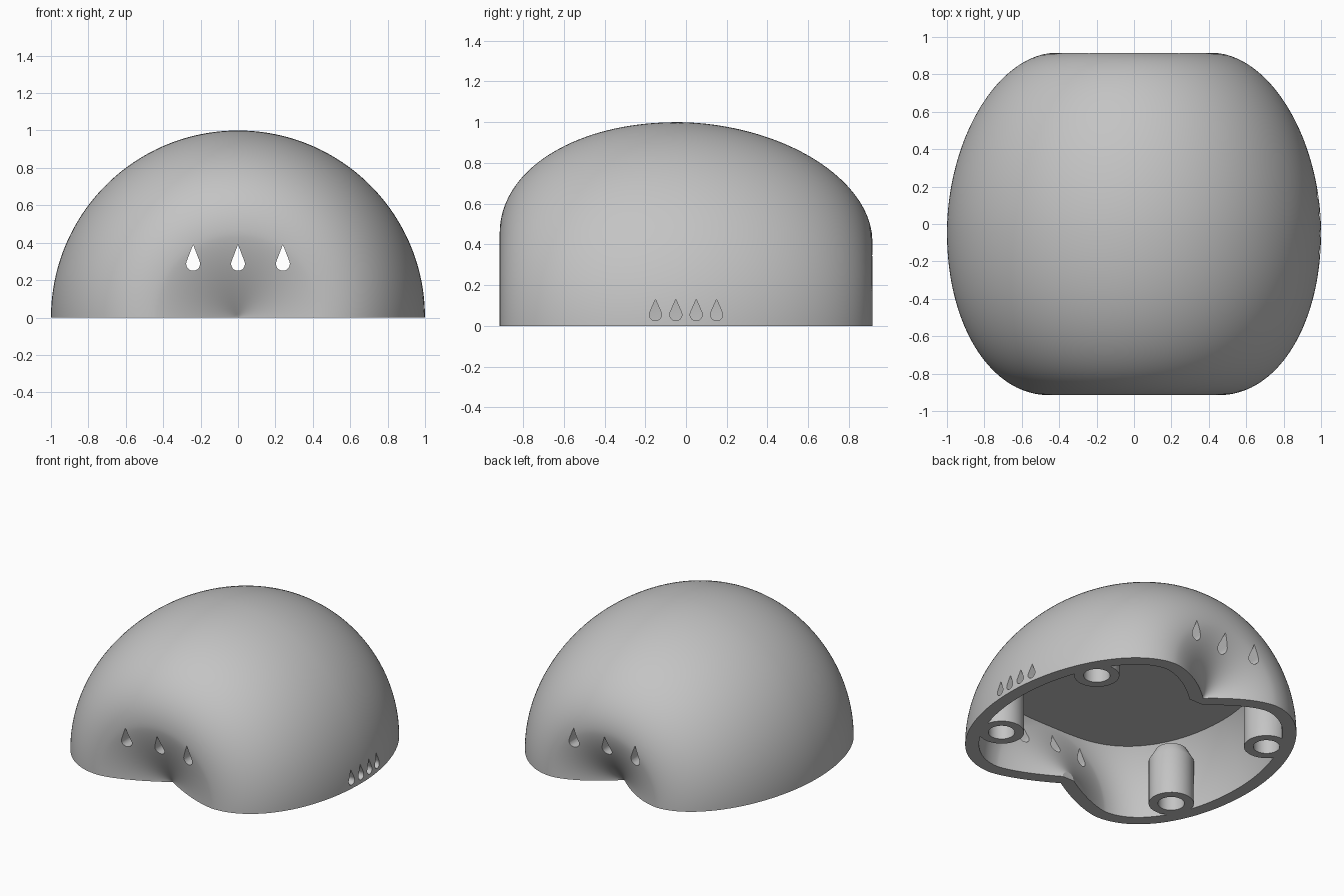
import bpy, bmesh, math
from mathutils import Matrix, Vector

old = bpy.data.objects.get("Cube")
if old:
    bpy.data.objects.remove(old, do_unlink=True)

grey = bpy.data.materials.new("light_grey")
grey.use_nodes = True
GREY = (0.55, 0.55, 0.55, 1)
grey.diffuse_color = GREY
grey.node_tree.nodes["Principled BSDF"].inputs["Base Color"].default_value = GREY

END = 0.915       # half length along y
WIDEST = -0.04    # y of the fullest cross-section
WALL = 0.088      # wall thickness
CEILING = 0.46    # height of the flat inner ceiling


def finish(bm, name):
    bmesh.ops.recalc_face_normals(bm, faces=bm.faces)
    mesh = bpy.data.meshes.new(name)
    bm.to_mesh(mesh)
    bm.free()
    ob = bpy.data.objects.new(name, mesh)
    bpy.context.collection.objects.link(ob)
    mesh.materials.append(grey)
    return ob


def half_profile(side, ring, power, tip, dip):
    """Points (r, y) from the dimple on the axis out to the widest section."""
    points = []
    for i in range(24):
        s = i / 24
        points.append(Vector((ring * s, side * (tip + (END - tip) * (1 - (1 - s) ** dip)))))
    reach = END - side * WIDEST
    for i in range(41):
        t = math.pi / 2 * (1 - i / 40)
        r = ring + (1 - ring) * max(0, math.cos(t)) ** (2 / power)
        points.append(Vector((r, WIDEST + side * reach * math.sin(t) ** (2 / power))))
    return points


front = half_profile(-1, 0.45, 2.08, 0.73, 1.5)
back = half_profile(1, 0.42, 1.9, 0.69, 1.7)
outer = front + back[-2::-1]

# Inner profile: outer one moved inward by the wall thickness, closed on the axis
inner = []
for i, p in enumerate(outer):
    along = (outer[min(i + 1, len(outer) - 1)] - outer[max(i - 1, 0)]).normalized()
    inner.append(p + WALL * Vector((-along.y, along.x)))
inner = [Vector((0, inner[0].y))] + inner + [Vector((0, inner[-1].y))]


def revolve(name, profile, sweep, steps):
    """Spin a profile round the y axis; a half turn is closed by a flat base."""
    bm = bmesh.new()
    verts = [bm.verts.new((p.x, p.y, 0)) for p in profile]
    edges = [bm.edges.new(pair) for pair in zip(verts, verts[1:])]
    bmesh.ops.spin(bm, geom=verts + edges, cent=(0, 0, 0), axis=(0, -1, 0),
                   angle=sweep, steps=steps)
    bmesh.ops.remove_doubles(bm, verts=bm.verts, dist=1e-5)
    rim = [e for e in bm.edges if e.is_boundary]
    if rim:
        bmesh.ops.contextual_create(bm, geom=rim)
    return finish(bm, name)


def post(name, x, y, radius, low, high, top_radius=None, top=None):
    """Round post, with an optional tapered top."""
    bm = bmesh.new()
    rings = [(radius, low), (radius, high)]
    if top:
        rings.append((top_radius, top))
    verts = [bm.verts.new((0, 0, low))]
    verts += [bm.verts.new((r, 0, z)) for r, z in rings]
    verts.append(bm.verts.new((0, 0, rings[-1][1])))
    edges = [bm.edges.new(pair) for pair in zip(verts, verts[1:])]
    bmesh.ops.spin(bm, geom=verts + edges, cent=(0, 0, 0), axis=(0, 0, 1),
                   angle=2 * math.pi, steps=40)
    bmesh.ops.remove_doubles(bm, verts=bm.verts, dist=1e-5)
    bmesh.ops.translate(bm, verts=bm.verts, vec=(x, y, 0))
    return finish(bm, name)


def drop_cutter(name, offset, bottom, top, radius, start, end, along_x):
    """Teardrop prism running along x or y."""
    bm = bmesh.new()
    centre = bottom + radius
    tangent = math.asin(radius / (top - centre))
    outline = [(0, top)]
    for i in range(17):
        ang = tangent - (math.pi + 2 * tangent) * i / 16
        outline.append((radius * math.cos(ang), centre + radius * math.sin(ang)))
    place = (lambda u, z: (start, offset + u, z)) if along_x else \
            (lambda u, z: (offset + u, start, z))
    face = bm.faces.new([bm.verts.new(place(u, z)) for u, z in outline])
    out = bmesh.ops.extrude_face_region(bm, geom=[face])
    moved = [g for g in out["geom"] if isinstance(g, bmesh.types.BMVert)]
    length = end - start
    bmesh.ops.translate(bm, verts=moved,
                        vec=(length, 0, 0) if along_x else (0, length, 0))
    return finish(bm, name)


def cut(target, tool, operation="DIFFERENCE"):
    mod = target.modifiers.new("cut", "BOOLEAN")
    mod.object, mod.operation, mod.solver = tool, operation, "EXACT"
    bpy.context.view_layer.objects.active = target
    bpy.ops.object.modifier_apply(modifier=mod.name)
    bpy.data.objects.remove(tool, do_unlink=True)


# Outer half shell
shell = revolve("dimpled_shell", outer, math.pi, 96)

# Cavity with a flat ceiling, leaving four tapered corner posts standing
cavity = revolve("cavity_cutter", inner, 2 * math.pi, 144)
bm = bmesh.new()
bmesh.ops.create_cube(bm, size=2, matrix=Matrix.Translation((0, 0, CEILING - 1))
                      @ Matrix.Diagonal((2, 2, 1, 1)))
cut(cavity, finish(bm, "ceiling_box"), "INTERSECT")
corners = [(sx * 0.71, sy * 0.475) for sx in (-1, 1) for sy in (-1, 1)]
for x, y in corners:
    cut(cavity, post("post", x, y, 0.145, -1.2, 0.31, 0.1, 0.39))
cut(shell, cavity)

# Screw holes in the posts
for x, y in corners:
    cut(shell, post("post_hole", x, y, 0.085, -0.2, 0.25))

# Teardrop vents through both ends
for x in (-0.24, 0, 0.24):
    cut(shell, drop_cutter("end_vent", x, 0.25, 0.39, 0.037, -1.2, 1.2, False))

# Small teardrop vents through the left side
for y in (-0.15, -0.05, 0.05, 0.15):
    cut(shell, drop_cutter("side_vent", y, 0.025, 0.13, 0.03, 0.8, 1.2, True))

# Smooth shading with crisp cut edges
bpy.ops.object.select_all(action="DESELECT")
shell.select_set(True)
bpy.context.view_layer.objects.active = shell
bpy.ops.object.shade_smooth_by_angle(angle=math.radians(30))
